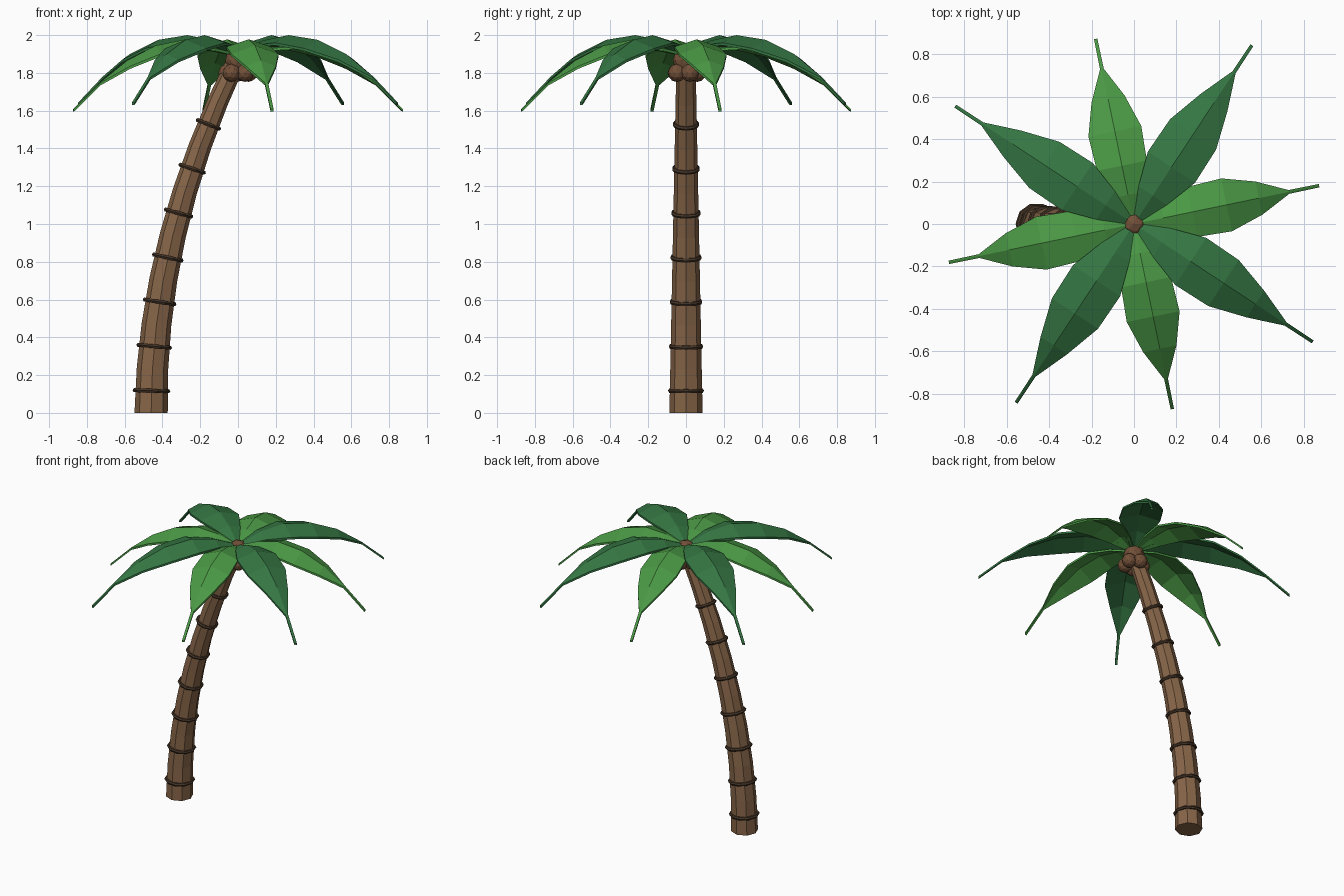
import bpy, bmesh, math
from mathutils import Vector, Matrix

if "Cube" in bpy.data.objects:
    bpy.data.objects.remove(bpy.data.objects["Cube"])


def material(name, rgb):
    m = bpy.data.materials.new(name)
    m.diffuse_color = (*rgb, 1)
    m.use_nodes = True
    m.node_tree.nodes["Principled BSDF"].inputs["Base Color"].default_value = m.diffuse_color
    return m


BARK = material("bark", (0.24, 0.13, 0.065))
BAND = material("bark_band", (0.06, 0.035, 0.02))
NUT = material("husk", (0.17, 0.08, 0.04))
LIGHT = material("light_leaf", (0.07, 0.32, 0.06))
DARK = material("dark_leaf", (0.035, 0.18, 0.055))


def make_object(name, bm, mat):
    bmesh.ops.recalc_face_normals(bm, faces=bm.faces)
    me = bpy.data.meshes.new(name)
    bm.to_mesh(me)
    bm.free()
    me.materials.append(mat)
    ob = bpy.data.objects.new(name, me)
    bpy.context.collection.objects.link(ob)
    return ob


# Leaning trunk: parabolic centre line, tapering radius
def centre(z):
    return Vector((-0.46 + 0.13 * z * z, 0, z))


def radius(z):
    return 0.088 - 0.02 * z


def tilt(z):
    return Matrix.Rotation(math.atan(0.26 * z), 4, 'Y')


def ring_points(z, r, sides, up=0.0):
    return [centre(z) + tilt(z) @ Vector((r * math.cos(a), r * math.sin(a), up))
            for a in (2 * math.pi * i / sides for i in range(sides))]


def bridge(bm, a, b):
    n = len(a)
    for i in range(n):
        bm.faces.new((a[i], a[(i + 1) % n], b[(i + 1) % n], b[i]))


STEP = 0.235
bm = bmesh.new()
loops = [[bm.verts.new(p) for p in ring_points(i * STEP, radius(i * STEP), 8)] for i in range(9)]
for a, b in zip(loops, loops[1:]):
    bridge(bm, a, b)
bm.faces.new(loops[0])
bm.faces.new(loops[-1])
make_object("trunk", bm, BARK)

# Dark bands around the trunk
for k in range(7):
    z = (k + 0.5) * STEP
    bm = bmesh.new()
    section = []
    for j in range(6):
        a = math.tau * j / 6
        pts = ring_points(z, radius(z) + 0.002 + 0.012 * math.cos(a), 10, 0.012 * math.sin(a))
        section.append([bm.verts.new(p) for p in pts])
    for j in range(6):
        bridge(bm, section[j], section[(j + 1) % 6])
    make_object(f"trunk_band_{k + 1}", bm, BAND)


# Crown heart and coconuts
def ball(name, loc, r):
    bm = bmesh.new()
    bmesh.ops.create_icosphere(bm, subdivisions=2, radius=r, matrix=Matrix.Translation(loc))
    make_object(name, bm, NUT)


ball("crown_heart", (0, 0, 1.865), 0.07)
for k in range(5):
    a = math.radians(20 + 72 * k)
    ball(f"coconut_{k + 1}", (0.06 * math.cos(a), 0.06 * math.sin(a), 1.80), 0.048)

# Fronds: (distance, half width, rib height, edge droop)
LIGHT_LEAF = [(0.01, 0.012, 1.905, 0.002), (0.14, 0.075, 1.955, 0.025), (0.28, 0.12, 1.978, 0.04),
              (0.445, 0.127, 1.945, 0.045), (0.60, 0.08, 1.865, 0.03),
              (0.745, 0.009, 1.75, 0.002), (0.89, 0.008, 1.61, 0.002)]
DARK_LEAF = [(0.01, 0.012, 1.91, 0.002), (0.16, 0.08, 1.972, 0.025), (0.32, 0.133, 2.0, 0.04),
             (0.505, 0.13, 1.975, 0.045), (0.685, 0.075, 1.90, 0.03),
             (0.855, 0.009, 1.78, 0.002), (1.008, 0.008, 1.645, 0.002)]


def frond(name, stations, angle, mat):
    bm = bmesh.new()
    rot = Matrix.Rotation(math.radians(angle), 4, 'Z')
    rows = []
    for r, w, z, d in stations:
        top = [(r, -w, z - d), (r, 0, z), (r, w, z - d)]
        low = [(x, y, h - 0.014) for x, y, h in reversed(top)]
        rows.append([bm.verts.new(rot @ Vector(p)) for p in top + low])
    for a, b in zip(rows, rows[1:]):
        bridge(bm, a, b)
    for end in (rows[0], rows[-1]):
        bm.faces.new((end[0], end[1], end[4], end[5]))
        bm.faces.new((end[1], end[2], end[3], end[4]))
    make_object(name, bm, mat)


for k in range(4):
    frond(f"light_frond_{k + 1}", LIGHT_LEAF, 11.7 + 90 * k, LIGHT)
    frond(f"dark_frond_{k + 1}", DARK_LEAF, 56.6 + 90 * k, DARK)
